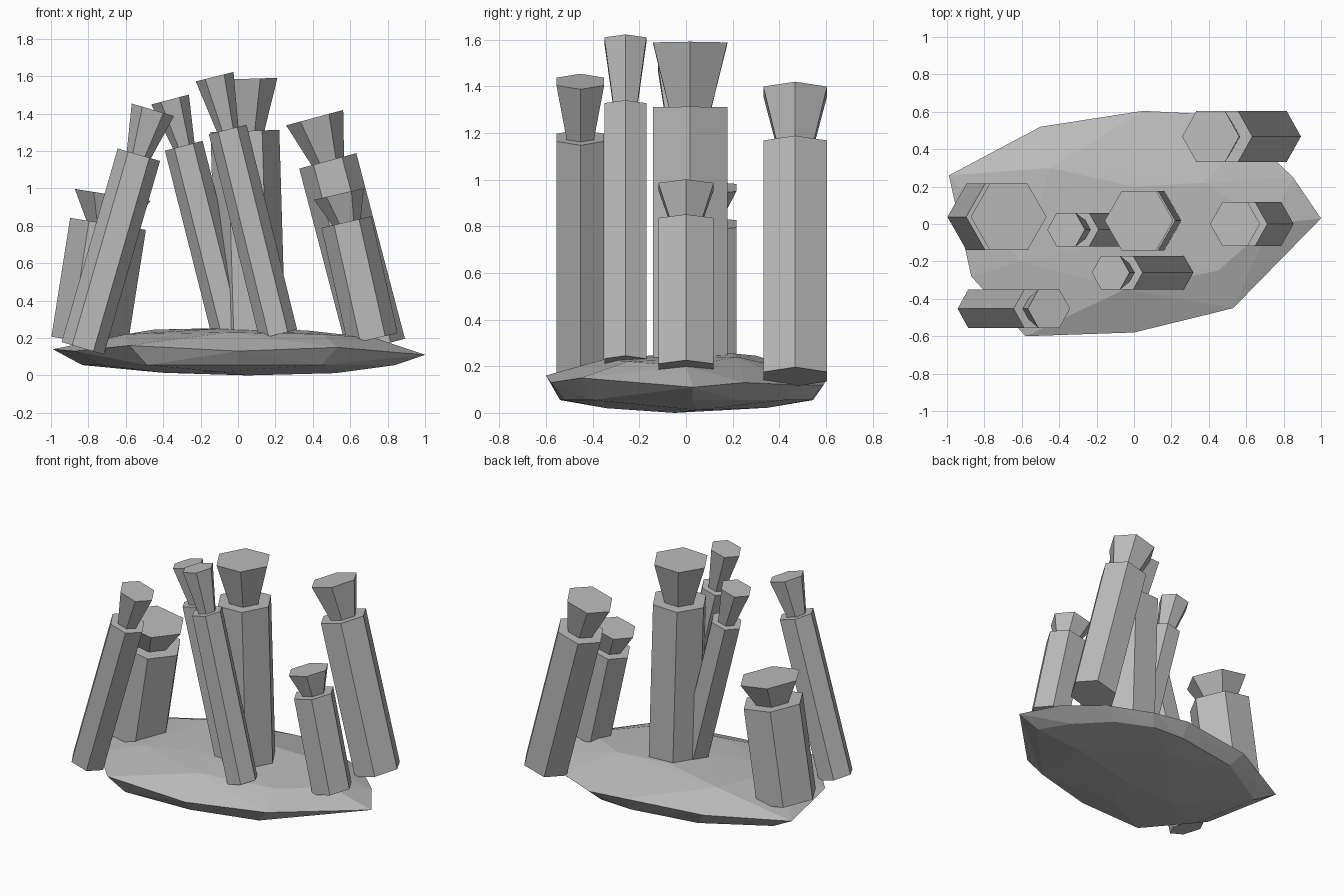
import bpy, bmesh
from math import cos, sin, pi
from mathutils import Vector

old = bpy.data.objects.get("Cube")
if old:
    bpy.data.objects.remove(old, do_unlink=True)

stone = bpy.data.materials.new("grey stone")
stone.use_nodes = True
GREY = (0.5, 0.5, 0.5, 1)
stone.diffuse_color = GREY
stone.node_tree.nodes["Principled BSDF"].inputs["Base Color"].default_value = GREY


def finish(name, bm):
    bmesh.ops.recalc_face_normals(bm, faces=bm.faces)
    mesh = bpy.data.meshes.new(name)
    bm.to_mesh(mesh)
    bm.free()
    mesh.materials.append(stone)
    obj = bpy.data.objects.new(name, mesh)
    bpy.context.collection.objects.link(obj)
    return obj


def crystal(name, y, radius, foot, neck, tip):
    """Leaning six-sided shaft with a flared cap; foot, neck, tip are (x, z)."""
    foot, neck, tip = (Vector((p[0], y, p[1])) for p in (foot, neck, tip))
    axis = (tip - foot).normalized()
    side = Vector((axis.z, 0, -axis.x))
    depth = Vector((0, 1, 0))
    bm = bmesh.new()
    rings = []
    for centre, r in ((foot, radius), (neck, radius), (neck, radius * 0.57), (tip, radius)):
        rings.append([bm.verts.new(centre + r * (cos(i * pi / 3) * side + sin(i * pi / 3) * depth))
                      for i in range(6)])
    for low, high in zip(rings, rings[1:]):
        for i in range(6):
            j = (i + 1) % 6
            bm.faces.new((low[i], low[j], high[j], high[i]))
    bm.faces.new(rings[0][::-1])
    bm.faces.new(rings[-1])
    return finish(name, bm)


# Faceted rock slab: widest rim, shrunken lower rim, and low crown and belly points
rim = [(-0.99, 0.26, 0.14), (-0.5, 0.52, 0.15), (0.05, 0.605, 0.15), (0.33, 0.59, 0.12),
       (0.62, 0.47, 0.12), (0.85, 0.25, 0.13), (1.0, 0.03, 0.11), (0.53, -0.45, 0.15),
       (0, -0.58, 0.13), (-0.58, -0.6, 0.16), (-0.87, -0.28, 0.13)]
crown = [(-0.45, 0.3, 0.245), (0, 0.2, 0.255), (0.37, 0.22, 0.24), (0.73, 0, 0.2),
         (0.45, -0.25, 0.22), (-0.05, -0.35, 0.23), (-0.6, -0.2, 0.22), (-0.1, -0.1, 0.25)]
belly = [(0.05, -0.05, 0), (0.52, 0.05, 0.012), (-0.4, -0.1, 0.014), (0, 0.35, 0.022),
         (-0.1, -0.34, 0.02)]
lower = [(x * 0.84, y * 0.9, 0.055) for x, y, z in rim]

bm = bmesh.new()
for p in rim + crown + belly + lower:
    bm.verts.new(p)
hull = bmesh.ops.convex_hull(bm, input=bm.verts)
loose = {v for v in hull["geom_interior"] + hull["geom_unused"] if isinstance(v, bmesh.types.BMVert)}
bmesh.ops.delete(bm, geom=list(loose), context='VERTS')
finish("rock_base", bm)

# Crystals standing on the slab
crystal("front_right_tall_crystal", -0.453, 0.118, (-0.83, 0.145), (-0.53, 1.18), (-0.455, 1.42))
crystal("right_thick_crystal", 0.038, 0.205, (-0.795, 0.175), (-0.695, 0.81), (-0.67, 0.965))
crystal("inner_slim_crystal", -0.03, 0.104, (-0.03, 0.2), (-0.29, 1.228), (-0.363, 1.475))
crystal("front_slim_crystal", -0.26, 0.104, (0.215, 0.22), (-0.055, 1.315), (-0.125, 1.597))
crystal("centre_thick_crystal", 0.018, 0.184, (0.07, 0.2), (0.037, 1.307), (0.027, 1.585))
crystal("back_left_tall_crystal", 0.468, 0.158, (0.74, 0.155), (0.48, 1.147), (0.41, 1.378))
crystal("left_short_crystal", 0, 0.137, (0.72, 0.195), (0.58, 0.82), (0.54, 0.97))
